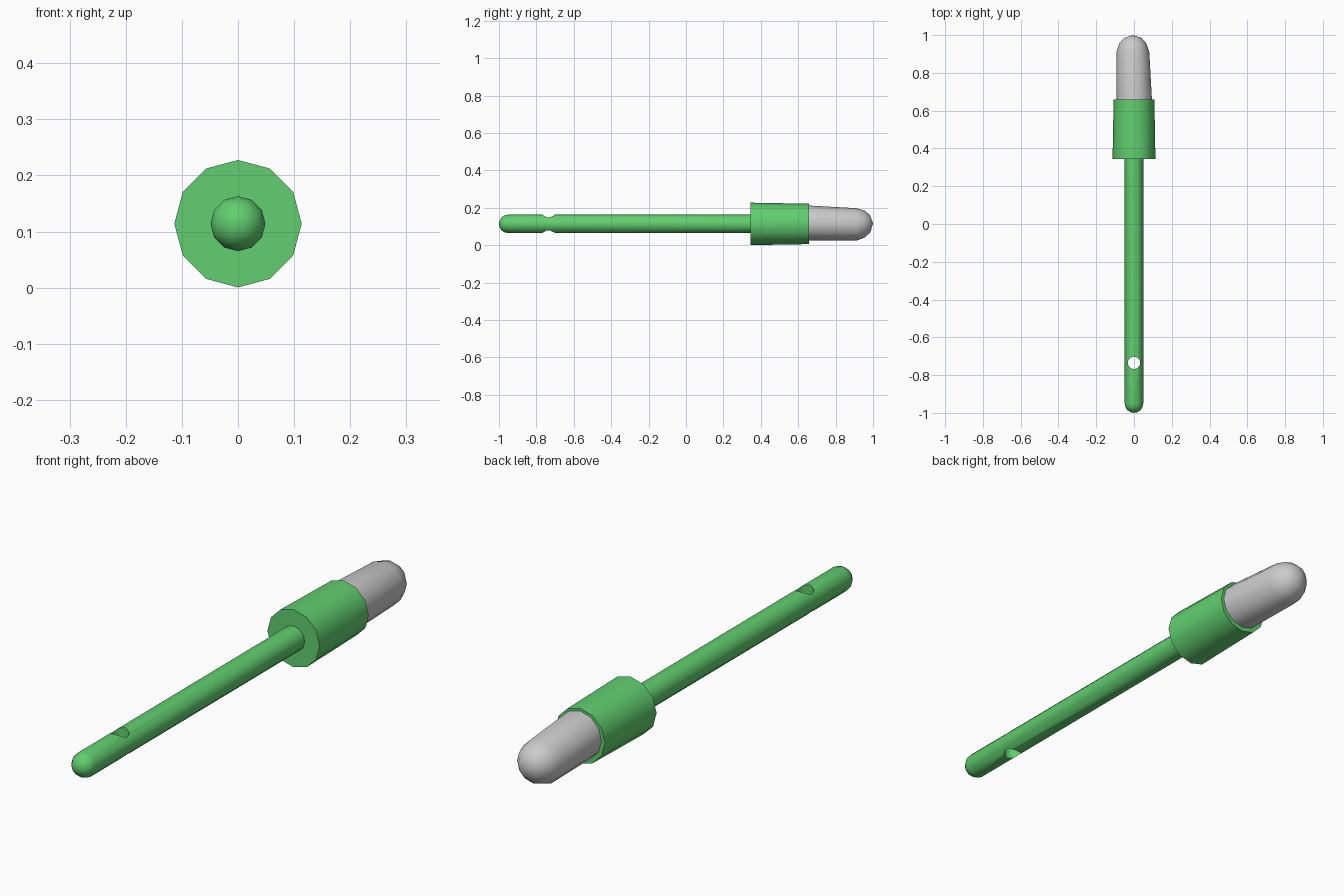
import bpy, bmesh, math

if "Cube" in bpy.data.objects:
    bpy.data.objects.remove(bpy.data.objects["Cube"])

SIDES = 12
CZ = 0.114  # height of the long axis

green = bpy.data.materials.new("green")
green.diffuse_color = (0.12, 0.62, 0.16, 1)
green.use_nodes = True
green.node_tree.nodes["Principled BSDF"].inputs["Base Color"].default_value = green.diffuse_color


def lathe(name, rings, material=None, start_tip=None, end_tip=None):
    """Skin 12-sided rings (y, radius, x shift, z shift) along the y axis."""
    bm = bmesh.new()
    loops = []
    for y, r, dx, dz in rings:
        loops.append([bm.verts.new((dx + r * math.cos(i * math.tau / SIDES), y,
                                    CZ + dz + r * math.sin(i * math.tau / SIDES)))
                      for i in range(SIDES)])
    for a, b in zip(loops, loops[1:]):
        for i in range(SIDES):
            j = (i + 1) % SIDES
            bm.faces.new((a[i], a[j], b[j], b[i]))
    for loop, tip in ((loops[0], start_tip), (loops[-1], end_tip)):
        if tip is None:
            bm.faces.new(loop)
        else:
            v = bm.verts.new(tip)
            for i in range(SIDES):
                bm.faces.new((loop[i], loop[(i + 1) % SIDES], v))
    bmesh.ops.recalc_face_normals(bm, faces=bm.faces[:])
    me = bpy.data.meshes.new(name)
    bm.to_mesh(me)
    bm.free()
    ob = bpy.data.objects.new(name, me)
    bpy.context.collection.objects.link(ob)
    if material:
        me.materials.append(material)
    return ob


def smooth(ob):
    bpy.ops.object.select_all(action='DESELECT')
    ob.select_set(True)
    bpy.context.view_layer.objects.active = ob
    bpy.ops.object.shade_smooth_by_angle(angle=math.radians(45))


# Handle rod with a domed end
R = 0.049
dome = [(-1 + R - R * math.cos(a), R * math.sin(a), 0, 0)
        for a in (math.radians(d) for d in (22.5, 45, 67.5, 90))]
handle = lathe("handle", dome + [(0.37, R, 0, 0)], green, start_tip=(0, -1, CZ))

# Vertical hanging hole through the rod
bpy.ops.mesh.primitive_cylinder_add(vertices=16, radius=0.033, depth=0.3,
                                    location=(0, -0.735, CZ))
cutter = bpy.context.object
cutter.name = "hole_cutter"
cut = handle.modifiers.new("hole", 'BOOLEAN')
cut.operation = 'DIFFERENCE'
cut.solver = 'EXACT'
cut.object = cutter
bpy.ops.object.select_all(action='DESELECT')
handle.select_set(True)
bpy.context.view_layer.objects.active = handle
bpy.ops.object.modifier_apply(modifier="hole")
bpy.data.objects.remove(cutter)

# Slightly tapered collar
collar = lathe("collar", [(0.345, 0.1135, 0, 0), (0.658, 0.108, 0, 0)], green)

# Soft rounded tip, leaning very slightly
tip_rings = [(0.60, 0.095, 0.001, 0.005), (0.66, 0.094, 0.001, 0.004),
             (0.91, 0.087, -0.006, -0.003), (0.955, 0.072, -0.006, -0.001),
             (0.985, 0.046, -0.006, 0.0)]
tip = lathe("tip", tip_rings, end_tip=(-0.005, 1.0, CZ + 0.002))

for ob in (handle, collar, tip):
    smooth(ob)
